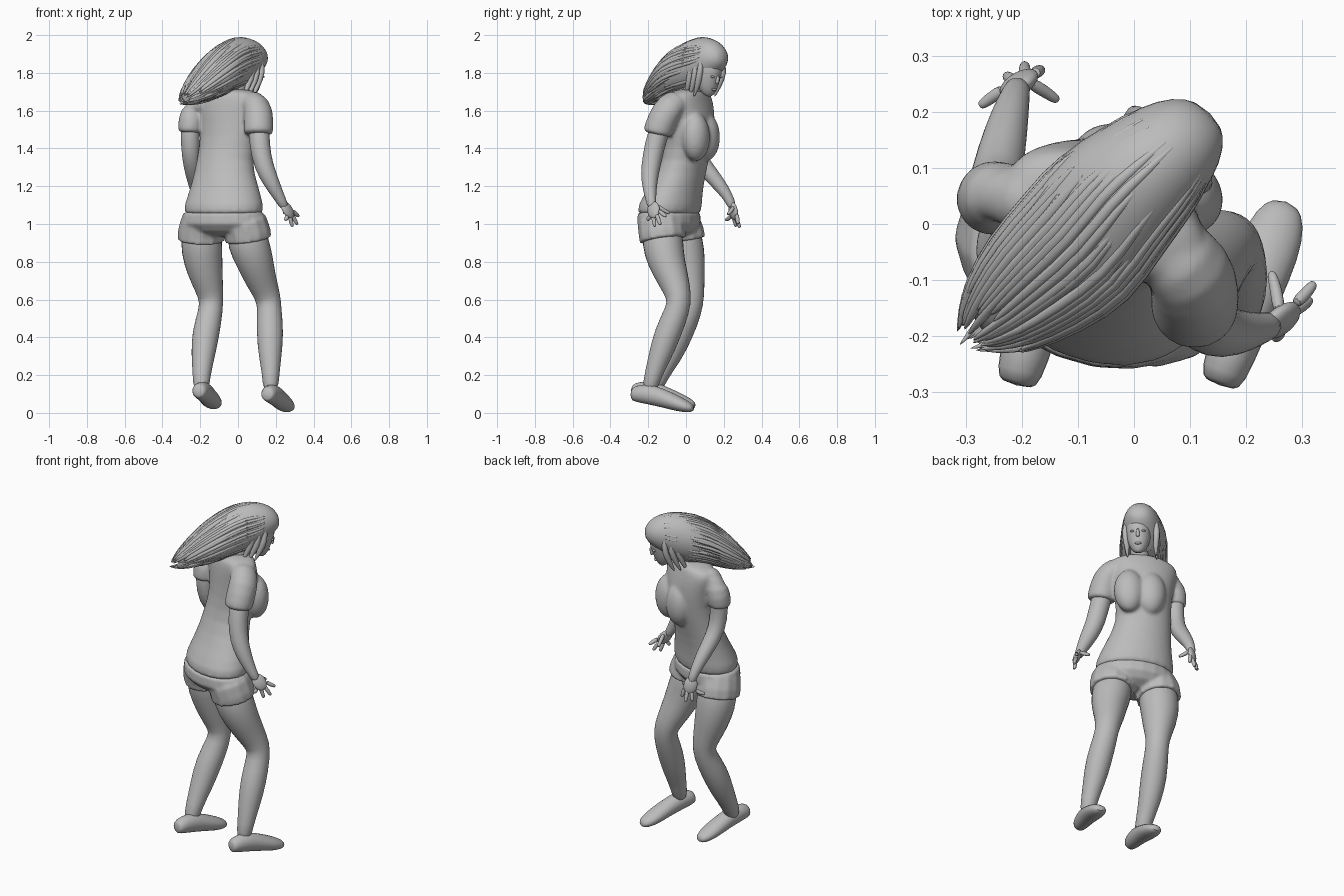
import bpy, bmesh, math, random
from mathutils import Vector as V

random.seed(4)
cube = bpy.data.objects.get("Cube")
if cube:
    bpy.data.objects.remove(cube)

grey = bpy.data.materials.new("plain grey")
grey.use_nodes = True
grey.diffuse_color = (0.5, 0.5, 0.5, 1)
bsdf = grey.node_tree.nodes["Principled BSDF"]
bsdf.inputs["Base Color"].default_value = (0.5, 0.5, 0.5, 1)
bsdf.inputs["Roughness"].default_value = 0.7
UP = V((0, 0, 1))


def finish(name, bm, levels=1, fuse=0):
    """Turn a bmesh into a smooth object; fuse melts overlapping volumes together."""
    bmesh.ops.recalc_face_normals(bm, faces=bm.faces)
    mesh = bpy.data.meshes.new(name)
    bm.to_mesh(mesh)
    bm.free()
    mesh.materials.append(grey)
    ob = bpy.data.objects.new(name, mesh)
    bpy.context.collection.objects.link(ob)
    if levels:
        sub = ob.modifiers.new("smooth", "SUBSURF")
        sub.levels = sub.render_levels = levels
    if fuse:
        melt = ob.modifiers.new("melt", "REMESH")
        melt.mode = "VOXEL"
        melt.voxel_size = 0.009
        melt.use_smooth_shade = True
        soften = ob.modifiers.new("soften", "SMOOTH")
        soften.factor = 0.5
        soften.iterations = fuse
    bpy.ops.object.select_all(action="DESELECT")
    ob.select_set(True)
    bpy.context.view_layer.objects.active = ob
    bpy.ops.object.shade_smooth_by_angle(angle=math.radians(60))


def skin(bm, rings, n=12):
    """Bridge elliptical rings given as (centre, half axis, half axis)."""
    loops = []
    for c, u, v in rings:
        turn = [math.tau * i / n for i in range(n)]
        loops.append([bm.verts.new(c + u * math.cos(a) + v * math.sin(a)) for a in turn])
    for a, b in zip(loops, loops[1:]):
        for i in range(n):
            j = (i + 1) % n
            bm.faces.new((a[i], a[j], b[j], b[i]))
    bm.faces.new(loops[0])
    bm.faces.new(loops[-1])


def tube(bm, path, n=12):
    """Round limb through (x, y, z, radius) points."""
    pts = [V(p[:3]) for p in path]
    rings = []
    for i, p in enumerate(pts):
        d = (pts[min(i + 1, len(pts) - 1)] - pts[max(i - 1, 0)]).normalized()
        ref = V((1, 0.01, 0)) if abs(d.x) < 0.8 else V((0, 1, 0))
        u = d.cross(ref).normalized()
        rings.append((p, u * path[i][3], d.cross(u) * path[i][3]))
    skin(bm, rings, n)


def limb(name, path, n=14):
    bm = bmesh.new()
    tube(bm, path, n)
    finish(name, bm)


def heading(deg):
    """Forward and sideways vectors for a turn away from +y."""
    a = math.radians(deg)
    return V((math.sin(a), math.cos(a), 0)), V((math.cos(a), -math.sin(a), 0))


def body(bm, rows, deg):
    """Upright loft of (z, x, y, half width, half depth) rows."""
    f, s = heading(deg)
    skin(bm, [(V((x, y, z)), s * w, f * d) for z, x, y, w, d in rows], 20)


def blob(bm, centre, axes):
    """Ellipsoid stretched along three axis vectors."""
    for v in bmesh.ops.create_icosphere(bm, subdivisions=3, radius=1)["verts"]:
        x, y, z = v.co
        v.co = centre + axes[0] * x + axes[1] * y + axes[2] * z


# Shirt: torso, bust and sleeves melted into one garment
bm = bmesh.new()
body(bm, [(1.025, -.077, -.09, .232, .162), (1.1, -.075, -.088, .222, .162),
          (1.2, -.07, -.05, .188, .132), (1.34, -.075, .0, .148, .115),
          (1.47, -.04, .025, .162, .125), (1.6, -.05, .025, .18, .115),
          (1.665, -.05, .018, .2, .1), (1.7, -.045, .018, .165, .092),
          (1.715, -.03, .02, .07, .06)], 24)
chest_f, chest_s = heading(28)
for x, y in ((-.03, .105), (.078, .052)):
    blob(bm, V((x, y, 1.46)), (chest_s * .085, chest_f * .073, UP * .13))
tube(bm, [(-.15, .03, 1.64, .06), (-.215, .052, 1.645, .07), (-.245, .055, 1.6, .073),
          (-.255, .042, 1.5, .066), (-.255, .042, 1.48, .066)])
tube(bm, [(.03, -.03, 1.635, .065), (.09, -.065, 1.64, .08), (.11, -.105, 1.6, .084),
          (.108, -.15, 1.49, .082), (.108, -.153, 1.47, .082)])
finish("shirt", bm, 1, 8)

# Shorts: seat and two short legs
bm = bmesh.new()
body(bm, [(.935, -.08, -.085, .1, .07), (.96, -.08, -.088, .19, .125),
          (1.0, -.08, -.09, .232, .158), (1.06, -.078, -.09, .222, .155)], 22)
tube(bm, [(-.17, -.06, 1.06, .09), (-.185, -.045, 1.0, .122), (-.195, -.027, .95, .125),
          (-.196, -.02, .91, .125)])
tube(bm, [(.01, -.135, 1.06, .09), (.035, -.135, 1.0, .122), (.05, -.127, .95, .125),
          (.055, -.122, .915, .124)])
finish("shorts", bm, 0, 6)

# Legs
limb("left_leg", [(-.19, -.035, 1.0, .1), (-.195, -.02, .9, .115), (-.185, -.0, .8, .106),
                  (-.163, .015, .7, .087), (-.142, .032, .61, .066), (-.142, .025, .55, .065),
                  (-.172, -.035, .42, .076), (-.185, -.085, .3, .064),
                  (-.193, -.14, .2, .048), (-.195, -.175, .11, .043)])
limb("right_leg", [(.035, -.125, 1.0, .1), (.053, -.125, .9, .115), (.09, -.105, .8, .102),
                   (.122, -.065, .7, .084), (.161, -.035, .61, .068), (.166, -.042, .55, .066),
                   (.17, -.098, .42, .074), (.17, -.138, .3, .062),
                   (.174, -.175, .2, .046), (.172, -.195, .11, .042)])

# Shoes: sections along the foot as (distance, half width, sole, top)
SHOE = [(0, .028, .068, .122), (.015, .043, .058, .146), (.1, .049, .042, .158),
        (.18, .053, .025, .13), (.26, .058, .006, .095), (.32, .048, 0, .063),
        (.35, .022, .008, .04)]
for side, x, y, lift, deg in (("left", -.21, -.288, .016, 15), ("right", .152, -.288, 0, 20)):
    f, s = heading(deg)
    bm = bmesh.new()
    skin(bm, [(V((x, y, lift + (lo + hi) / 2)) + f * t, s * w, UP * (hi - lo) / 2)
              for t, w, lo, hi in SHOE])
    finish(side + "_shoe", bm)

# Arms
limb("left_arm", [(-.25, .06, 1.6, .05), (-.255, .042, 1.47, .052), (-.25, .06, 1.35, .048),
                  (-.237, .125, 1.27, .045), (-.22, .2, 1.18, .034), (-.21, .235, 1.12, .025),
                  (-.206, .245, 1.085, .023)])
limb("right_arm", [(.11, -.09, 1.6, .055), (.11, -.155, 1.47, .057), (.123, -.178, 1.35, .054),
                   (.156, -.194, 1.26, .049), (.198, -.192, 1.18, .037),
                   (.23, -.185, 1.12, .027), (.25, -.178, 1.085, .024)])

# Hands: a flattened palm and five bent fingers
HANDS = {
    "left": ((-.21, .235, 1.13), (-.205, .25, 1.07),
             [(-.135, .22, 1.05), (-.165, .275, 1.0), (-.195, .285, .98),
              (-.228, .265, .985), (-.275, .21, 1.02)]),
    "right": ((.225, -.185, 1.13), (.262, -.172, 1.075),
              [(.245, -.085, 1.055), (.322, -.105, 1.04), (.315, -.135, .995),
               (.288, -.165, .985), (.25, -.205, 1.02)])}
for side, (wrist, palm, tips) in HANDS.items():
    wrist, palm, tips = V(wrist), V(palm), [V(t) for t in tips]
    along = (palm - wrist).normalized()
    across = tips[4] - tips[1]
    across = (across - along * across.dot(along)).normalized()
    bm = bmesh.new()
    blob(bm, palm, (along * .052, across * .038, along.cross(across) * .019))
    for i, tip in enumerate(tips):
        base = palm + along * .02 + across * (.02 * (i - 2.5))
        if i == 0:
            base = palm - along * .02 - across * .02
        mid = base.lerp(tip, .55) + along * .004
        tube(bm, [(*base, .013), (*mid, .012), (*base.lerp(tip, .9), .01), (*tip, .006)], 8)
    finish(side + "_hand", bm)

# Neck and head, turned and bowed
limb("neck", [(-.035, .015, 1.66, .06), (-.01, .04, 1.72, .052), (.04, .085, 1.82, .052)])
flat_f, hs = heading(44)
bow = math.radians(25)
hf = flat_f * math.cos(bow) - UP * math.sin(bow)
hu = flat_f * math.sin(bow) + UP * math.cos(bow)
skull = V((.06, .112, 1.825))
bm = bmesh.new()
skin(bm, [(skull + hu * h + hf * c, hs * w, hf * d) for h, c, w, d in
          [(-.132, .06, .018, .022), (-.118, .05, .038, .043), (-.08, .03, .06, .07),
           (-.03, .01, .071, .085), (.03, 0, .072, .09), (.08, -.012, .055, .065),
           (.1, -.015, .025, .03)]], 16)
finish("head", bm)


def on_face(side, height, forward):
    return skull + hs * side + hu * height + hf * forward


limb("nose", [(*on_face(0, .005, .088), .007), (*on_face(0, -.035, .1), .012),
              (*on_face(0, -.045, .098), .011)], 8)
bm = bmesh.new()
blob(bm, on_face(0, -.08, .096), (hs * .019, hf * .008, hu * .007))
finish("lips", bm, 0)
for side, k in (("left", -1), ("right", 1)):
    bm = bmesh.new()
    blob(bm, on_face(.03 * k, -.012, .081), (hs * .014, hf * .008, hu * .006))
    finish(side + "_eye", bm, 0)

# Hair swept back: (distance back, sideways shift, half width, top, bottom)
HAIR = [(-.137, -.015, .03, 1.9, 1.85), (-.11, -.018, .066, 1.945, 1.815),
        (-.06, -.02, .092, 1.978, 1.775), (.02, -.024, .112, 1.995, 1.715),
        (.1, -.028, .127, 1.98, 1.7), (.2, -.012, .134, 1.935, 1.68),
        (.3, -.02, .112, 1.85, 1.65), (.38, -.025, .084, 1.765, 1.635),
        (.425, -.03, .05, 1.71, 1.635)]
back, wide = -heading(45)[0], heading(45)[1]
rings = [(V((.05, .09, (hi + lo) / 2)) + back * t + wide * c, wide * w, UP * (hi - lo) / 2)
         for t, c, w, hi, lo in HAIR]
bm = bmesh.new()
skin(bm, rings, 20)
finish("hair_mass", bm)

# Broad locks half sunk in the hair, loose at the tips
bm = bmesh.new()
for k in range(48):
    a = math.tau * k / 48 + random.uniform(-.05, .05)
    first, last = random.choice((2, 3, 4)), random.choice((7, 8, 8))
    path = []
    for i in range(first, last + 1):
        c, u, v = rings[i]
        p = c + (u * math.cos(a) + v * math.sin(a)) * (.93 if i < 6 else .97)
        path.append((*p, .003 if i == first else .014 if i < 7 else .01))
    p = V(path[-1][:3])
    tip = p + (p - V(path[-2][:3])).normalized() * random.uniform(.02, .05)
    tube(bm, path + [(*tip, .001)], 6)
finish("hair_locks", bm)

# Locks framing the face
bm = bmesh.new()
for k in (-1, 1):
    for j in range(3):
        p = V((.05, .09, 0)) + back * (-.045 + .035 * j) + wide * (k * .078 - .022)
        tube(bm, [(*(p + UP * 1.88), .012), (*(p + wide * k * .012 + UP * 1.8), .02),
                  (*(p + back * .03 + UP * 1.73), .018), (*(p + back * .06 + UP * 1.67), .003)], 8)
finish("face_locks", bm)
